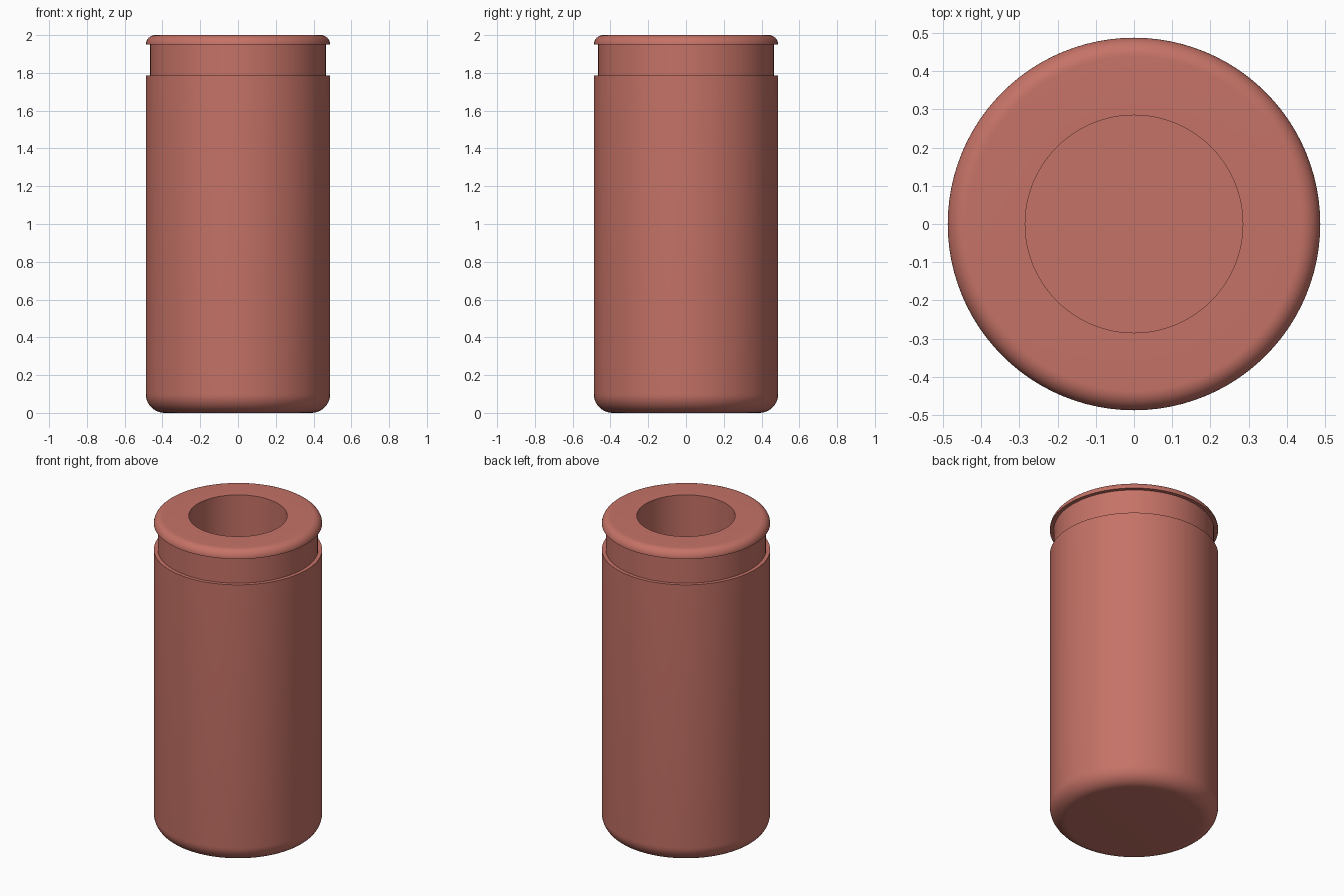
import bpy, bmesh
from math import sin, cos, pi, radians

cube = bpy.data.objects.get("Cube")
if cube:
    bpy.data.objects.remove(cube, do_unlink=True)

# Material
clay = bpy.data.materials.new("clay red")
clay.use_nodes = True
colour = (0.56, 0.17, 0.135, 1)
clay.diffuse_color = colour
clay.node_tree.nodes["Principled BSDF"].inputs["Base Color"].default_value = colour

# Main dimensions
BODY_R, NECK_R, BORE_R = 0.488, 0.465, 0.285
SHOULDER_Z, LIP_Z, TOP_Z, FLOOR_Z = 1.785, 1.95, 2.0, 0.2


def fillet(r, z, radius, start, steps=10):
    """Quarter arc around (r, z), running anticlockwise from the start angle."""
    angles = [start + pi / 2 * i / steps for i in range(steps + 1)]
    return [(r + radius * cos(a), z + radius * sin(a)) for a in angles]


def lathe(name, profile, segments=96):
    """Revolve an (r, z) profile around the vertical axis."""
    bm = bmesh.new()
    verts = [bm.verts.new((r, 0, z)) for r, z in profile]
    edges = [bm.edges.new(pair) for pair in zip(verts, verts[1:])]
    bmesh.ops.spin(bm, geom=verts + edges, cent=(0, 0, 0), axis=(0, 0, 1),
                   angle=2 * pi, steps=segments, use_merge=True)
    bmesh.ops.remove_doubles(bm, verts=bm.verts, dist=0.0001)
    bmesh.ops.recalc_face_normals(bm, faces=bm.faces)
    mesh = bpy.data.meshes.new(name)
    bm.to_mesh(mesh)
    bm.free()
    mesh.materials.append(clay)
    obj = bpy.data.objects.new(name, mesh)
    bpy.context.collection.objects.link(obj)
    bpy.ops.object.select_all(action="DESELECT")
    obj.select_set(True)
    bpy.context.view_layer.objects.active = obj
    bpy.ops.object.shade_smooth_by_angle(angle=radians(30))
    return obj


# Rounded base, straight wall, recessed neck, rounded lip and central bore
profile = [(0, 0)]
profile += fillet(BODY_R - 0.1, 0.1, 0.1, -pi / 2)
profile += [(BODY_R, SHOULDER_Z), (NECK_R, SHOULDER_Z), (NECK_R, LIP_Z)]
profile += fillet(BODY_R - 0.05, LIP_Z, TOP_Z - LIP_Z, 0)
profile += [(BORE_R, TOP_Z), (BORE_R, FLOOR_Z), (0, FLOOR_Z)]
lathe("container_body", profile)
